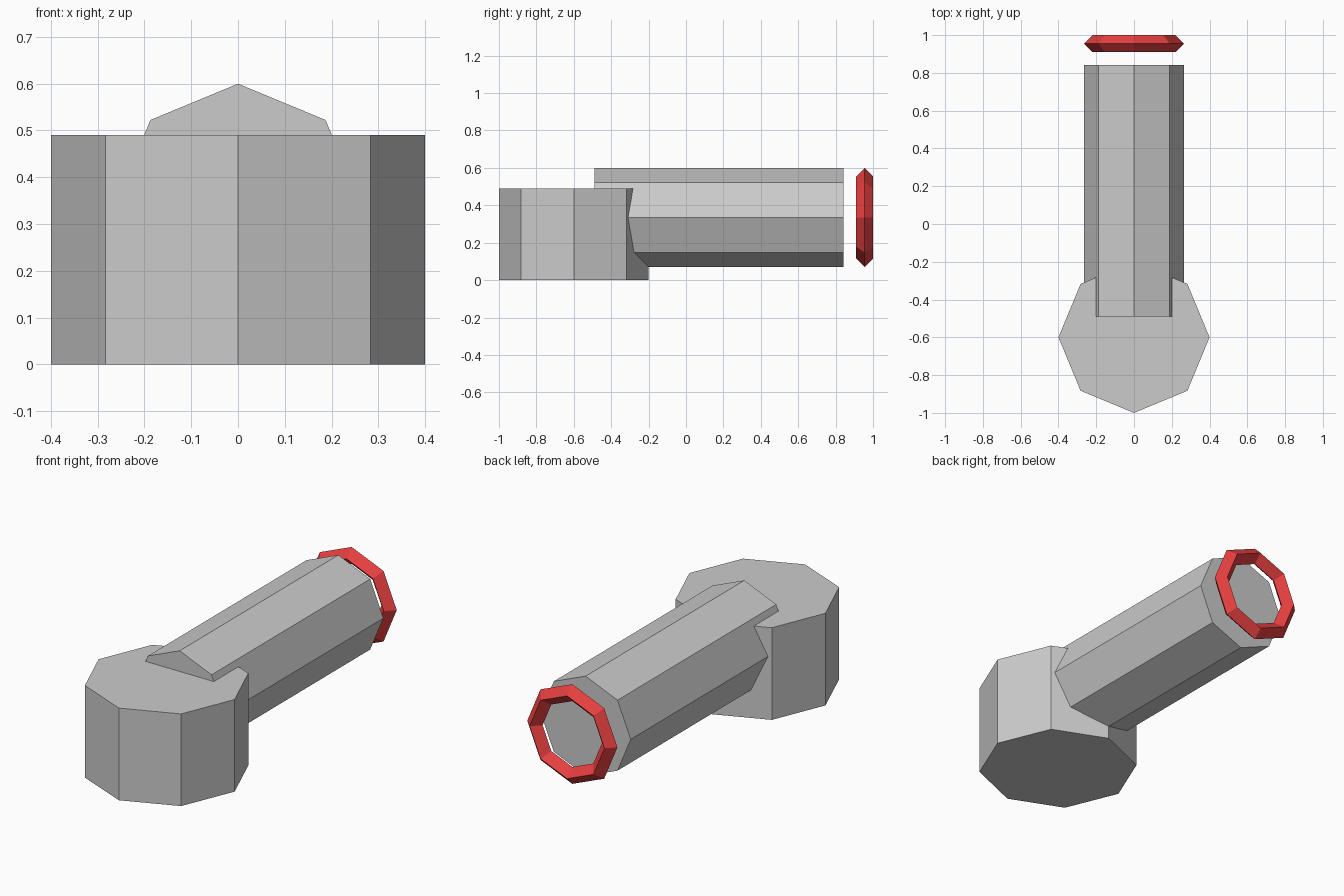
import bpy
from math import pi

if "Cube" in bpy.data.objects:
    bpy.data.objects.remove(bpy.data.objects["Cube"])

SIDES = 8


def octagonal_prism(name, radius, depth, location, rotation=(0, 0, 0)):
    bpy.ops.mesh.primitive_cylinder_add(
        vertices=SIDES, radius=radius, depth=depth,
        location=location, rotation=rotation)
    obj = bpy.context.object
    obj.name = name
    return obj


# Upright octagonal base
octagonal_prism("base", 0.4, 0.49, (0, -0.6, 0.245))

# Horizontal barrel sunk into the base, running front to back
y_front, y_back = -0.49, 0.843
octagonal_prism("barrel", 0.265, y_back - y_front,
                (0, (y_front + y_back) / 2, 0.335), (pi / 2, 0, 0))

# Floating red ring behind the barrel, diamond cross-section
bpy.ops.mesh.primitive_torus_add(
    major_segments=SIDES, minor_segments=4,
    major_radius=0.22, minor_radius=0.045,
    location=(0, 0.955, 0.335), rotation=(pi / 2, 0, 0))
ring = bpy.context.object
ring.name = "muzzle_ring"
red = bpy.data.materials.new("red")
red.diffuse_color = (0.8, 0.05, 0.05, 1)
red.use_nodes = True
red.node_tree.nodes["Principled BSDF"].inputs["Base Color"].default_value = red.diffuse_color
ring.data.materials.append(red)
for poly in ring.data.polygons:
    poly.use_smooth = False
